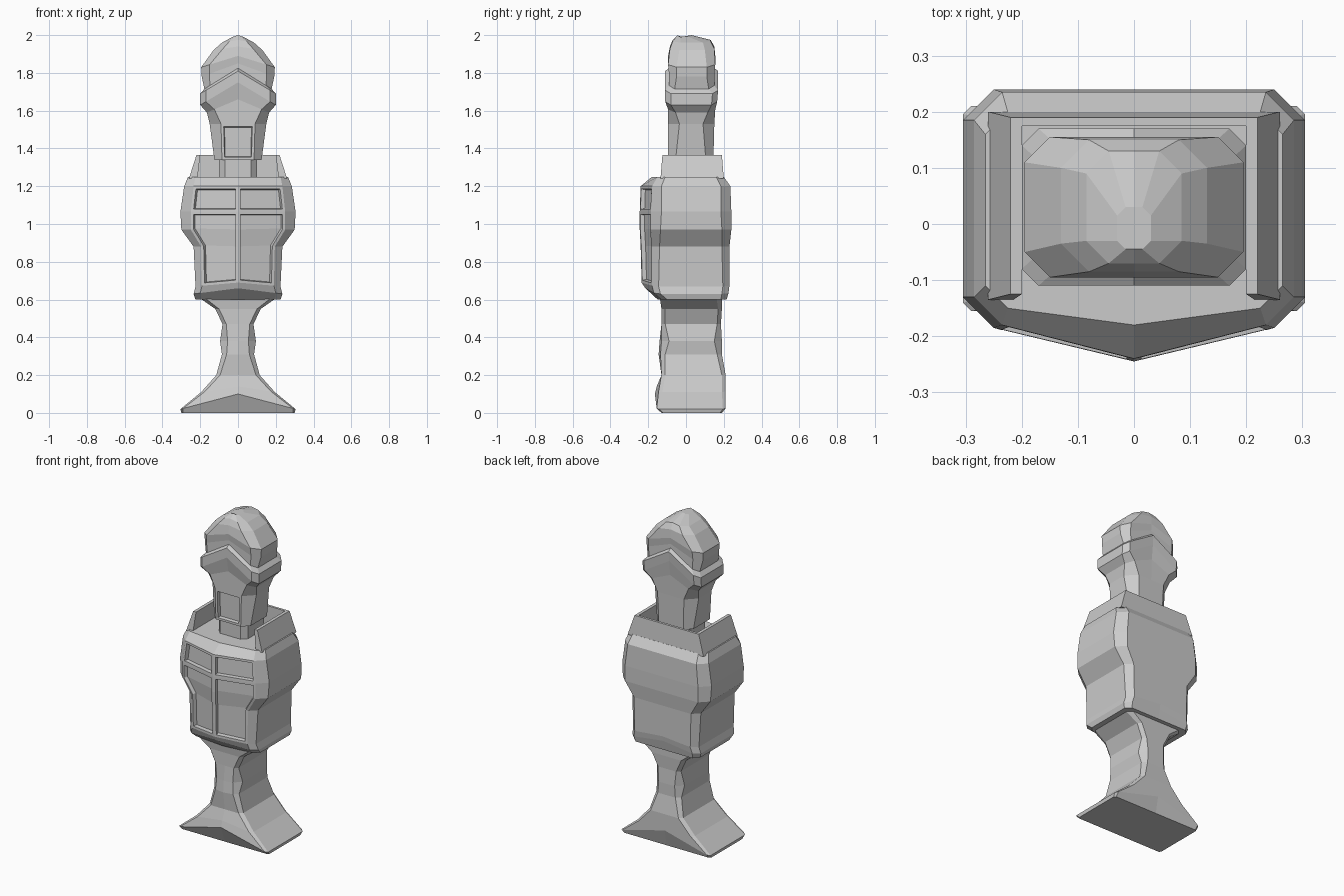
import bpy, bmesh


def ring(z, hw, yf, yb, ch=0.04, point=0.0, dz=0.0):
    """Chamfered rectangle section; point pushes the front centre out, dz raises the centre line."""
    half = [(0, yf - point), (hw - ch, yf), (hw, yf + ch), (hw, yb - ch), (hw - ch, yb), (0, yb)]
    pts = half + [(-x, y) for x, y in half[-2:0:-1]]
    return [(x, y, z + dz * (1 - abs(x) / hw)) for x, y in pts]


def loft(name, rings, panels=(), thick=0.02, depth=0.02):
    """Skin rings; panels are (first, last) bands whose front faces get recessed."""
    bm = bmesh.new()
    loops = [[bm.verts.new(p) for p in r] for r in rings]
    n = len(rings[0])
    bands = []
    for a, b in zip(loops, loops[1:]):
        bands.append([bm.faces.new((a[i], a[(i + 1) % n], b[(i + 1) % n], b[i])) for i in range(n)])
    bm.faces.new(loops[0][::-1])
    bm.faces.new(loops[-1])
    bmesh.ops.recalc_face_normals(bm, faces=bm.faces[:])
    for first, last, sides in panels:
        for group in sides:
            fs = [bands[k][i] for k in range(first, last) for i in group]
            bmesh.ops.inset_region(bm, faces=fs, thickness=thick, depth=0, use_even_offset=True)
            bmesh.ops.inset_region(bm, faces=fs, thickness=0.004, depth=-depth, use_even_offset=True)
    me = bpy.data.meshes.new(name)
    bm.to_mesh(me)
    bm.free()
    ob = bpy.data.objects.new(name, me)
    bpy.context.collection.objects.link(ob)
    return ob


# flared foot and pinched stem
loft("pedestal", [
    ring(0.0, 0.30, -0.13, 0.19, 0.01),
    ring(0.02, 0.305, -0.155, 0.21, 0.015, 0.01, 0.08),
    ring(0.11, 0.195, -0.145, 0.21, 0.02, 0.01, 0.03),
    ring(0.20, 0.115, -0.13, 0.21, 0.02),
    ring(0.31, 0.085, -0.135, 0.19, 0.025, 0.01),
    ring(0.38, 0.095, -0.13, 0.19, 0.04, 0.01),
    ring(0.47, 0.082, -0.13, 0.185, 0.02),
    ring(0.55, 0.12, -0.13, 0.19, 0.02),
    ring(0.62, 0.22, -0.14, 0.19, 0.03),
])

# torso with recessed chest panels either side of a central rib
left_right = [(0,), (9,)]
loft("torso", [
    ring(0.60, 0.225, -0.13, 0.215, 0.03, 0.02),
    ring(0.63, 0.235, -0.17, 0.225, 0.035, 0.045, 0.03),
    ring(0.67, 0.225, -0.18, 0.23, 0.035, 0.055, 0.02),
    ring(0.88, 0.235, -0.18, 0.23, 0.04, 0.06),
    ring(0.97, 0.30, -0.185, 0.24, 0.05, 0.06),
    ring(1.065, 0.305, -0.185, 0.24, 0.055, 0.06),
    ring(1.20, 0.285, -0.18, 0.235, 0.05, 0.06),
    ring(1.25, 0.265, -0.15, 0.20, 0.04, 0.03),
], panels=[(2, 5, left_right), (5, 6, left_right)], thick=0.014, depth=0.022)


# collar wall, open at the front
def collar_ring(z, xo, xi, yf, yb, yi):
    half = [(xi, yi), (xi, yf), (xo, yf), (xo, yb)]
    return [(x, y, z) for x, y in half + [(-x, y) for x, y in half[::-1]]]


loft("collar", [
    collar_ring(1.24, 0.26, 0.215, -0.135, 0.20, 0.175),
    collar_ring(1.365, 0.22, 0.20, -0.125, 0.19, 0.175),
])

# narrow neck
loft("neck", [
    ring(1.23, 0.10, -0.075, 0.14, 0.03),
    ring(1.37, 0.10, -0.075, 0.14, 0.03),
])

# face block with recessed front panel, chevron band and domed cap
loft("head", [
    ring(1.34, 0.125, -0.095, 0.145, 0.04),
    ring(1.53, 0.15, -0.095, 0.15, 0.06),
    ring(1.59, 0.165, -0.095, 0.155, 0.04, 0, 0.07),
    ring(1.63, 0.20, -0.11, 0.165, 0.03, 0, 0.12),
    ring(1.69, 0.20, -0.11, 0.17, 0.03, 0, 0.12),
    ring(1.715, 0.178, -0.09, 0.15, 0.03, 0, 0.11),
    ring(1.78, 0.192, -0.09, 0.15, 0.04, 0, 0.07),
    ring(1.83, 0.195, -0.095, 0.155, 0.045, 0, 0.06),
    ring(1.92, 0.13, -0.085, 0.15, 0.05, 0, 0.02),
    ring(1.96, 0.085, -0.07, 0.13, 0.04, 0, 0.015),
    ring(1.99, 0.03, -0.045, 0.03, 0.015, 0, 0.01),
], panels=[(0, 1, [(0, 9)])], thick=0.014, depth=0.02)
